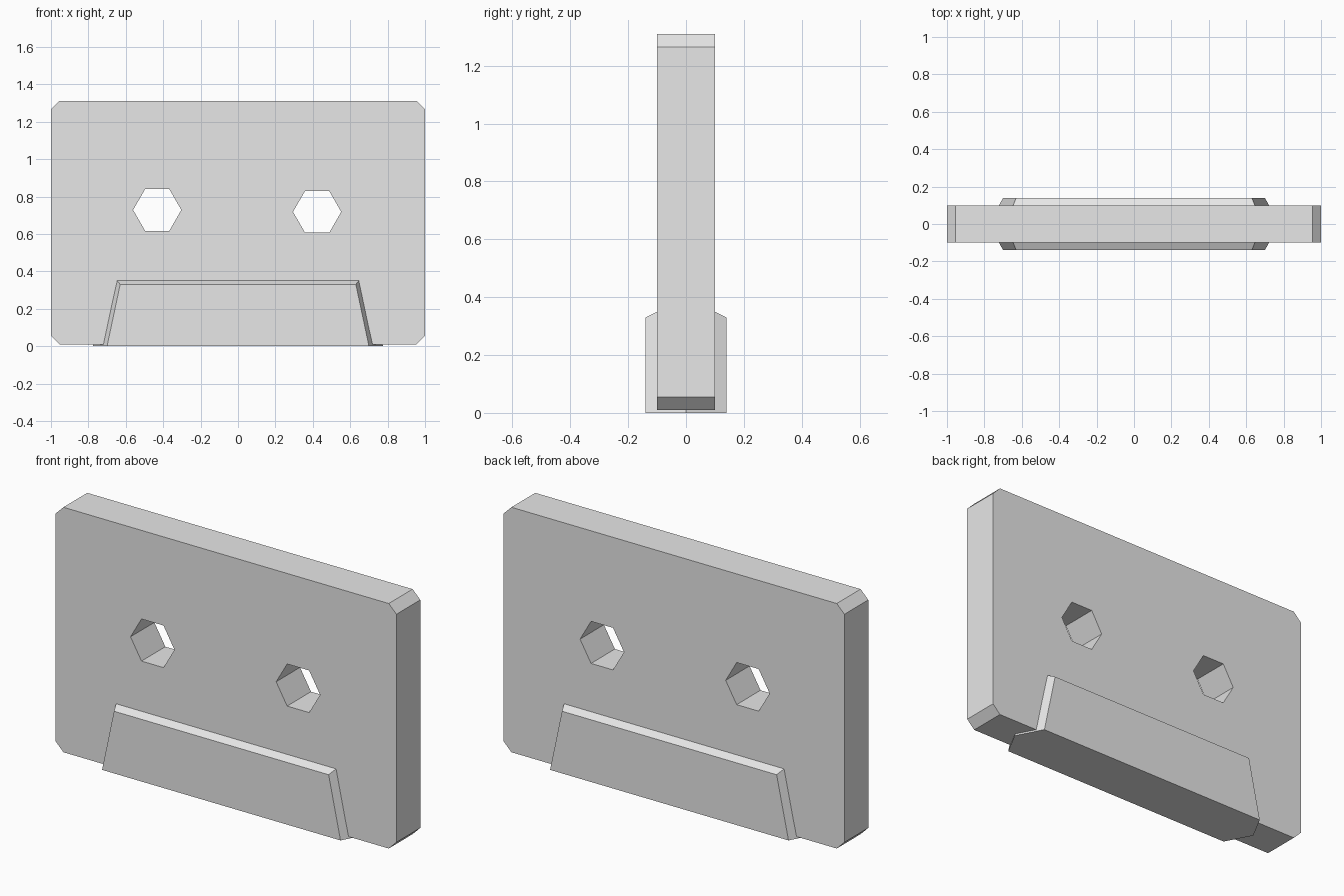
import bpy, bmesh, math

cube = bpy.data.objects.get("Cube")
if cube:
    bpy.data.objects.remove(cube, do_unlink=True)

grey = bpy.data.materials.new("plain_grey")
grey.use_nodes = True
grey.diffuse_color = (0.8, 0.8, 0.8, 1)
grey.node_tree.nodes["Principled BSDF"].inputs["Base Color"].default_value = (0.8, 0.8, 0.8, 1)


def loft(name, sections):
    """Solid through matching x-z outlines, each given with its y position."""
    bm = bmesh.new()
    rings = [[bm.verts.new((x, y, z)) for x, z in outline] for y, outline in sections]
    for a, b in zip(rings, rings[1:]):
        for i in range(len(a)):
            j = (i + 1) % len(a)
            bm.faces.new((a[i], a[j], b[j], b[i]))
    bm.faces.new(rings[0])
    bm.faces.new(rings[-1])
    bmesh.ops.recalc_face_normals(bm, faces=bm.faces)
    mesh = bpy.data.meshes.new(name)
    bm.to_mesh(mesh)
    bm.free()
    mesh.materials.append(grey)
    obj = bpy.data.objects.new(name, mesh)
    bpy.context.collection.objects.link(obj)
    return obj


def trapezoid(bottom, top, height):
    return [(-bottom, 0), (bottom, 0), (top, height), (-top, height)]


# Flat shell with cut corners
w, low, high, cut = 1.0, 0.01, 1.31, 0.045
right_side = [(w - cut, low), (w, low + cut), (w, high - cut), (w - cut, high)]
outline = right_side + [(-x, z) for x, z in reversed(right_side)]
shell = loft("cassette_shell", [(-0.1, outline), (0.1, outline)])

# Hexagonal spool holes through the shell
for x, z in ((-0.432, 0.728), (0.423, 0.718)):
    hexagon = [(x + 0.129 * math.cos(i * math.pi / 3),
                z + 0.129 * math.sin(i * math.pi / 3)) for i in range(6)]
    cutter = loft("hole_cutter", [(-0.3, hexagon), (0.3, hexagon)])
    cutter.hide_render = True
    mod = shell.modifiers.new("spool_hole", "BOOLEAN")
    mod.operation = "DIFFERENCE"
    mod.solver = "EXACT"
    mod.object = cutter
    bpy.context.view_layer.objects.active = shell
    bpy.ops.object.modifier_apply(modifier=mod.name)
    bpy.data.objects.remove(cutter, do_unlink=True)

# Raised trapezoid block, widest along its middle and tapering to both faces
face = trapezoid(0.70, 0.63, 0.33)
loft("tape_head_block", [(-0.14, face), (0, trapezoid(0.775, 0.685, 0.40)), (0.14, face)])
